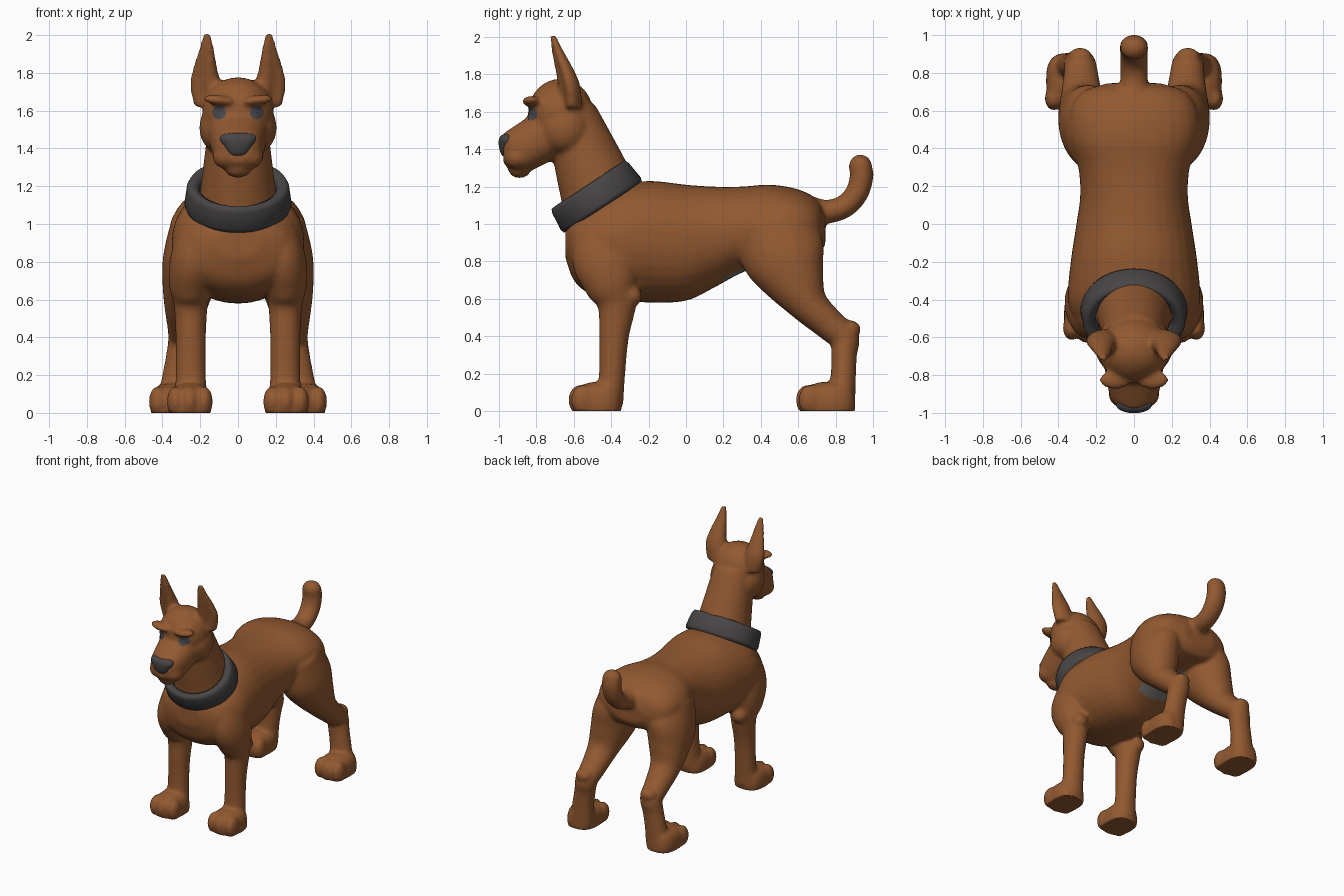
import bpy, bmesh, math
from mathutils import Vector, Matrix
from mathutils.bvhtree import BVHTree

if "Cube" in bpy.data.objects:
    bpy.data.objects.remove(bpy.data.objects["Cube"])


def material(name, rgb):
    m = bpy.data.materials.new(name)
    m.diffuse_color = (*rgb, 1)
    m.use_nodes = True
    m.node_tree.nodes["Principled BSDF"].inputs["Base Color"].default_value = m.diffuse_color
    return m


BROWN = material("brown coat", (0.29, 0.10, 0.03))
DARK = material("dark grey", (0.065, 0.06, 0.06))
EYE = material("slate eye", (0.07, 0.07, 0.08))
GREY = material("grey belly", (0.19, 0.175, 0.16))


def finish(bm, name, mats):
    bmesh.ops.recalc_face_normals(bm, faces=bm.faces)
    me = bpy.data.meshes.new(name)
    bm.to_mesh(me)
    bm.free()
    for m in mats:
        me.materials.append(m)
    me.polygons.foreach_set("use_smooth", [True] * len(me.polygons))
    ob = bpy.data.objects.new(name, me)
    bpy.context.collection.objects.link(ob)
    return ob


def spline(secs, n=5):
    """Catmull-Rom interpolation of the section tuples."""
    p = [Vector(s) for s in secs]
    p = [p[0] * 2 - p[1]] + p + [p[-1] * 2 - p[-2]]
    out = []
    for i in range(1, len(p) - 2):
        a, b, c, d = p[i - 1:i + 3]
        for k in range(n):
            t = k / n
            out.append(0.5 * (2 * b + (c - a) * t + (2 * a - 5 * b + 4 * c - d) * t * t
                              + (3 * b - a - 3 * c + d) * t ** 3))
    return out + [p[-2]]


def tube(bm, secs, axis=None, power=2.0, dent=0.0, seg=32):
    """Loft ellipses (x, y, z, x radius, in-plane radius) along a path."""
    rings_in = spline(secs)
    pts = [Vector(s[:3]) for s in rings_in]
    rings = []
    for i, s in enumerate(rings_in):
        t = pts[min(i + 1, len(pts) - 1)] - pts[max(i - 1, 0)]
        t.x = 0
        t = Vector(axis) if axis else t.normalized()
        v = Vector((1, 0, 0)).cross(t)
        ring = []
        for k in range(seg):
            a = 2 * math.pi * k / seg
            c, w = math.cos(a), math.sin(a)
            f = (abs(c) ** power + abs(w) ** power) ** (-1 / power)
            f *= 1 - dent * max(0, math.cos(a - math.radians(60))) ** 3
            co = pts[i] + Vector((c * f * max(s[3], .005), 0, 0)) + v * (w * f * max(s[4], .005))
            ring.append(bm.verts.new(co))
        rings.append(ring)
    for r, q in zip(rings, rings[1:]):
        for k in range(seg):
            j = (k + 1) % seg
            bm.faces.new((r[k], r[j], q[j], q[k]))
    bm.faces.new(rings[0])
    bm.faces.new(rings[-1])


def ball(bm, co, size, tilt=0):
    mat = Matrix.Translation(co) @ Matrix.Rotation(tilt, 4, 'Y') @ Matrix.Diagonal((*size, 1))
    bmesh.ops.create_uvsphere(bm, u_segments=24, v_segments=14, radius=1, matrix=mat)


def paw(bm, x, front, back):
    y, h = (front + back) / 2 + .01, (back - front) / 2 - .01
    tube(bm, [(x, y, -.02, .105, h * .95), (x, y, .03, .115, h), (x, y, .09, .11, h * .97),
              (x, y + .01, .13, .09, h * .82), (x, y + .03, .155, .05, h * .5)],
         axis=(0, 0, 1), power=2.8)
    for dx, dy in ((-.075, .015), (0, 0), (.075, .015)):
        ball(bm, (x + dx, front + .06 + dy, .06), (.047, .065, .082))


bm = bmesh.new()
# front legs, with elbow
tube(bm, [(.20, -.42, 1.0, .11, .15), (.235, -.43, .82, .125, .18), (.25, -.40, .68, .115, .145),
          (.25, -.37, .57, .09, .105), (.25, -.385, .40, .08, .08), (.25, -.395, .20, .08, .07),
          (.25, -.41, .04, .09, .075)])
ball(bm, (.27, -.295, .615), (.06, .06, .06))
paw(bm, .255, -.625, -.345)
# hind legs, with hock
tube(bm, [(.19, .46, 1.03, .16, .2), (.23, .52, .84, .165, .225), (.255, .585, .69, .145, .165),
          (.275, .66, .565, .115, .105), (.28, .77, .46, .095, .085), (.285, .845, .39, .085, .08),
          (.30, .845, .30, .082, .068), (.32, .84, .18, .085, .068), (.335, .83, .04, .095, .075)])
ball(bm, (.285, .88, .435), (.065, .055, .05))
paw(bm, .35, .59, .905)
# ears with hollow fronts
tube(bm, [(.15, -.62, 1.62, .085, .065), (.172, -.63, 1.73, .085, .065), (.175, -.655, 1.82, .066, .052),
          (.168, -.69, 1.92, .042, .034), (.165, -.715, 2.01, .018, .018)], dent=.55)
# cheeks, jowls, brows
ball(bm, (.105, -.65, 1.51), (.1, .13, .13))
ball(bm, (.065, -.9, 1.355), (.07, .072, .062))
ball(bm, (.1, -.825, 1.655), (.085, .05, .028), -.12)
# mirror the paired parts
dup = bmesh.ops.duplicate(bm, geom=bm.verts[:] + bm.edges[:] + bm.faces[:])
for e in dup["geom"]:
    if isinstance(e, bmesh.types.BMVert):
        e.co.x *= -1
# torso
tube(bm, [(0, y, z, rx, rz) for y, z, rx, rz in (
    (-.645, .90, .12, .08), (-.6, .88, .25, .18), (-.52, .88, .31, .25), (-.4, .90, .35, .30),
    (-.2, .905, .335, .325), (0, .90, .305, .31), (.15, .93, .285, .27), (.3, .97, .295, .23),
    (.45, 1.0, .34, .21), (.6, 1.0, .335, .185), (.7, .98, .27, .15), (.745, .97, .14, .08))],
     axis=(0, 1, 0), power=2.15)
# neck
tube(bm, [(0, -.42, 1.02, .22, .22), (0, -.47, 1.18, .20, .205), (0, -.54, 1.38, .175, .175),
          (0, -.61, 1.60, .15, .13)])
# skull, muzzle, chin
ball(bm, (0, -.67, 1.59), (.19, .175, .187))
tube(bm, [(0, -.66, 1.53, .17, .16), (0, -.8, 1.45, .15, .152), (0, -.88, 1.41, .135, .138),
          (0, -.94, 1.40, .115, .108), (0, -.975, 1.405, .075, .08)], axis=(0, 1, 0), power=2.3)
ball(bm, (0, -.89, 1.29), (.07, .06, .045))
# tail
tube(bm, [(0, .62, 1.08, .09, .085), (0, .74, 1.065, .075, .065), (0, .84, 1.09, .073, .062),
          (0, .91, 1.16, .075, .062), (0, .938, 1.25, .075, .063), (0, .932, 1.31, .073, .062)])
ball(bm, (0, .932, 1.31), (.073, .062, .062))
dog = finish(bm, "dog_body", [BROWN, GREY])

# blend all parts into one smooth skin
rm = dog.modifiers.new("blend", 'REMESH')
rm.mode = 'VOXEL'
rm.voxel_size = .013
rm.use_smooth_shade = True
sm = dog.modifiers.new("soften", 'SMOOTH')
sm.factor = .5
sm.iterations = 7
dg = bpy.context.evaluated_depsgraph_get()
skin = bpy.data.meshes.new_from_object(dog.evaluated_get(dg))
dog.modifiers.clear()
dog.data = skin
for v in skin.vertices:
    v.co.z = max(v.co.z, 0)
skin.materials.clear()
skin.materials.append(BROWN)
skin.materials.append(GREY)
for p in skin.polygons:
    c = p.center
    p.use_smooth = True
    # grey patch under the belly between the thighs
    p.material_index = int(p.normal.z < -.5 and abs(c.x) < .13 and .2 < c.y < .5 and c.z > .66)

# eyes: thin discs draped on the face
tree = BVHTree.FromPolygons([v.co.copy() for v in skin.vertices],
                            [tuple(p.vertices) for p in skin.polygons])
for side in (-1, 1):
    bm = bmesh.new()
    bmesh.ops.create_grid(bm, x_segments=10, y_segments=10, size=1)
    for v in bm.verts:
        x, z = v.co.x, v.co.y
        dx, dz = x * math.sqrt(1 - z * z / 2), z * math.sqrt(1 - x * x / 2)
        px, pz = side * .1 + dx * .036, 1.59 + dz * .036
        hit = tree.ray_cast(Vector((px, -2, pz)), Vector((0, 1, 0)))[0]
        v.co = (px, (hit.y if hit else -.8) - .007, pz)
    finish(bm, "eye_left" if side < 0 else "eye_right", [EYE])

# nose
bm = bmesh.new()
tube(bm, [(0, -.95, 1.355, .015, .01), (0, -.955, 1.37, .05, .03), (0, -.957, 1.41, .075, .042),
          (0, -.957, 1.45, .095, .043), (0, -.95, 1.475, .08, .035), (0, -.945, 1.485, .03, .012)],
     axis=(0, 0, 1))
finish(bm, "nose", [DARK])

# collar: tilted revolved band
bm = bmesh.new()
prof = [(.20, .055), (.23, .074), (.252, .072), (.263, .05), (.275, -.05), (.268, -.07),
        (.24, -.075), (.20, -.05)]
tilt = Matrix.Translation((0, -.483, 1.15)) @ Matrix.Rotation(math.radians(33.5), 4, 'X')
N = 64
rings = [[bm.verts.new(tilt @ Vector((r * 1.03 * math.cos(a), r * .93 * math.sin(a), h)))
          for r, h in prof] for a in (2 * math.pi * i / N for i in range(N))]
for i in range(N):
    r, q = rings[i], rings[(i + 1) % N]
    for k in range(len(prof)):
        j = (k + 1) % len(prof)
        bm.faces.new((r[k], q[k], q[j], r[j]))
finish(bm, "collar", [DARK])
